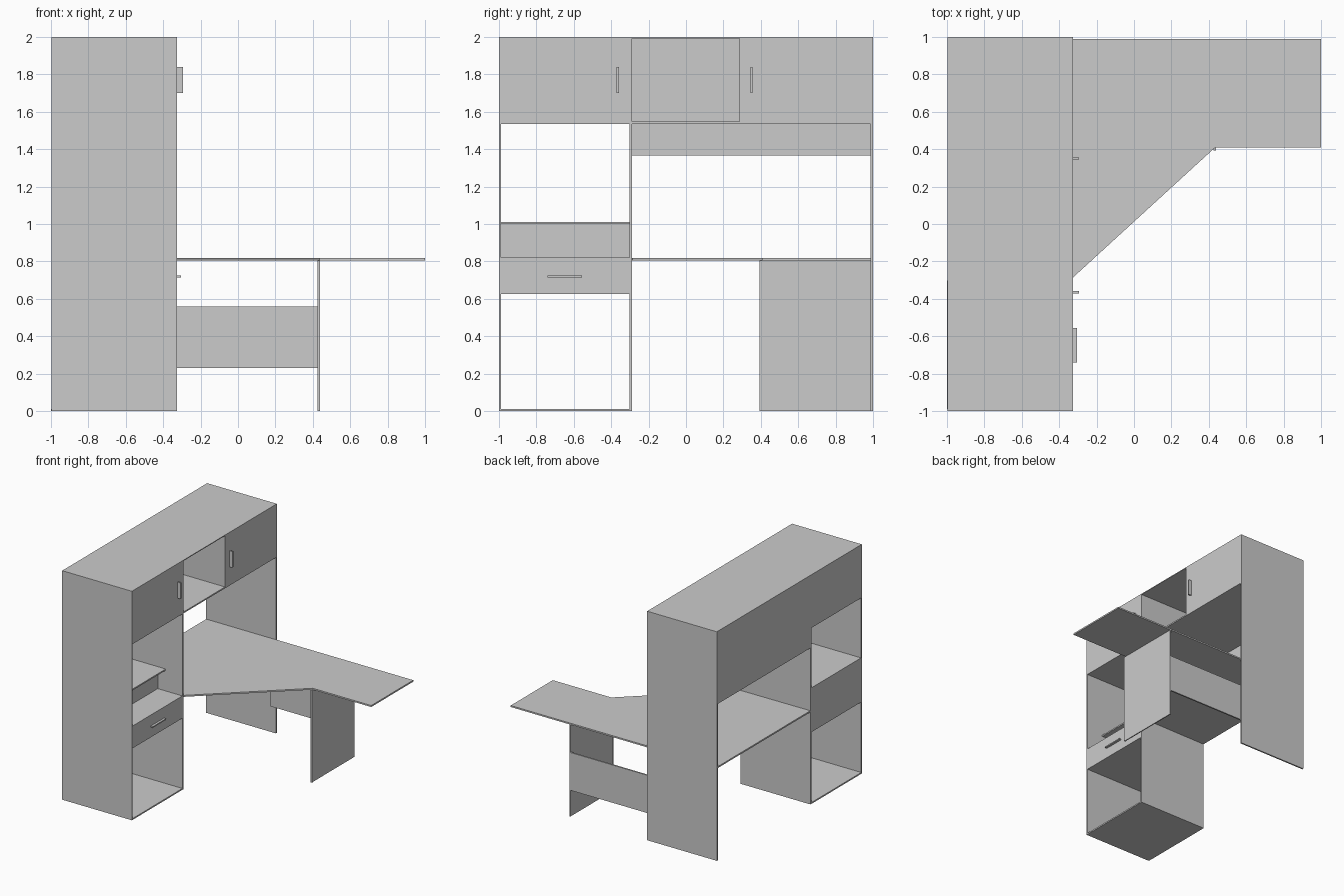
import bpy, bmesh

if "Cube" in bpy.data.objects:
    bpy.data.objects.remove(bpy.data.objects["Cube"])

BACK, FRONT = -1.0, -0.325   # cabinet depth along x
T = 0.013                    # board thickness


def board(name, x, y, z):
    """Axis-aligned board given (min, max) along each axis."""
    bm = bmesh.new()
    bmesh.ops.create_cube(bm, size=1.0)
    for v in bm.verts:
        for i, (lo, hi) in enumerate((x, y, z)):
            v.co[i] = lo if v.co[i] < 0 else hi
    return finish(name, bm)


def slab(name, outline, z0, z1):
    """Flat outline extruded upwards."""
    bm = bmesh.new()
    face = bm.faces.new([bm.verts.new((px, py, z0)) for px, py in outline])
    ext = bmesh.ops.extrude_face_region(bm, geom=[face])
    for v in ext["geom"]:
        if isinstance(v, bmesh.types.BMVert):
            v.co.z = z1
    return finish(name, bm)


def finish(name, bm):
    bmesh.ops.recalc_face_normals(bm, faces=bm.faces)
    mesh = bpy.data.meshes.new(name)
    bm.to_mesh(mesh)
    bm.free()
    obj = bpy.data.objects.new(name, mesh)
    bpy.context.collection.objects.link(obj)
    return obj


deep = (BACK + 0.002, FRONT)
tower = (-0.99, -0.303)      # inner width of the narrow tower

# Full-height uprights
for name, y0, y1 in (("left_side", -1.0, -0.99), ("tower_side", -0.303, -0.29),
                     ("right_side", 0.987, 1.0)):
    board(name, deep, (y0, y1), (0, 1.995))

# Upper cupboard: top, floor, dividers, doors and handles
board("cupboard_top", deep, (-1, 1), (1.993, 2.0))
board("cupboard_floor", (BACK + 0.002, FRONT), (-0.99, 0.987), (1.535, 1.547))
board("cupboard_divider", deep, (0.285, 0.298), (1.547, 1.993))
for name, y, hy in (("left", (-1, -0.29), -0.365), ("right", (0.285, 1), 0.35)):
    board(name + "_door", (FRONT - T, FRONT), y, (1.535, 2.0))
    board(name + "_door_handle", (FRONT, -0.295), (hy - 0.006, hy + 0.006), (1.70, 1.84))

# Back panels
board("cupboard_back_left", (-0.998, -0.988), (-1, -0.29), (1.535, 2.0))
board("cupboard_back_right", (-0.998, -0.988), (-0.29, 0.987), (1.365, 2.0))
board("drawer_back", (-0.998, -0.988), tower, (0.625, 1.0))

# Tower shelves, niche panel and drawer
board("tower_base", (BACK, FRONT), (-0.99, -0.303), (0, 0.012))
board("drawer_floor", deep, tower, (0.625, 0.637))
board("drawer_lid", deep, tower, (0.807, 0.82))
board("short_shelf", (-0.998, -0.486), tower, (1.0, 1.012))
board("niche_panel", (-0.575, -0.563), tower, (0.82, 1.0))
board("drawer_front", (FRONT - T, FRONT), (-1, -0.29), (0.625, 0.82))
board("drawer_handle", (FRONT, -0.305), (-0.74, -0.555), (0.714, 0.724))

# Desk top with a diagonal front, running back into the cabinet
slab("desk_top", [(-0.998, -0.29), (FRONT, -0.285), (0.435, 0.41), (1.0, 0.41),
                  (1.0, 0.99), (-0.998, 0.99)], 0.805, 0.818)

# Desk leg and low rear panel
board("desk_leg", (0.427, 0.436), (0.405, 0.987), (0, 0.805))
board("leg_front_edge", (0.424, 0.439), (0.393, 0.405), (0, 0.805))
board("modesty_panel", (-0.37, 0.427), (0.974, 0.987), (0.23, 0.56))
